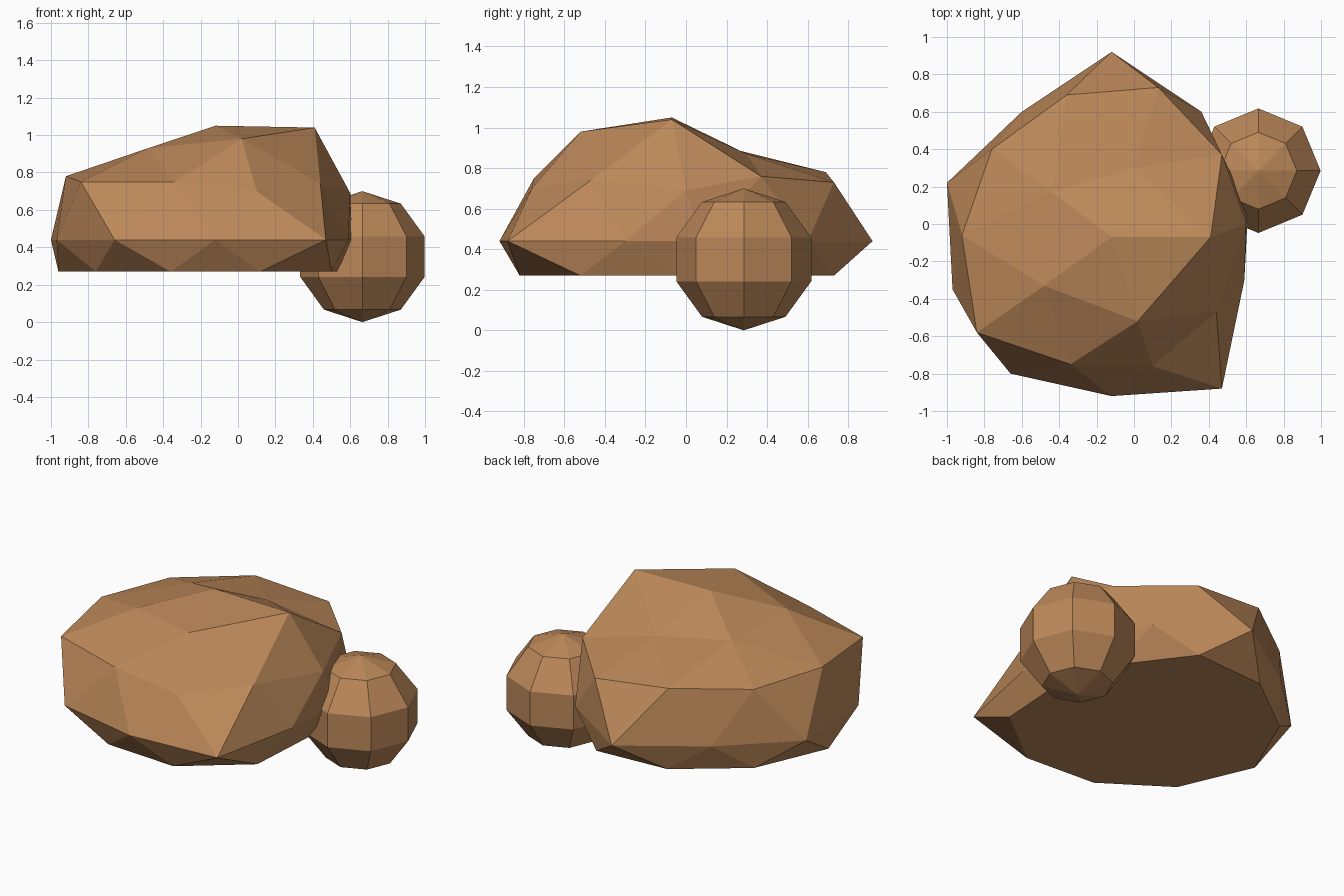
import bpy
import bmesh
from math import atan2, pi
from mathutils import Vector

cube = bpy.data.objects.get("Cube")
if cube:
    bpy.data.objects.remove(cube, do_unlink=True)

tan = bpy.data.materials.new("tan stone")
tan.use_nodes = True
tan.diffuse_color = (0.5, 0.245, 0.1, 1)
tan.node_tree.nodes["Principled BSDF"].inputs["Base Color"].default_value = tan.diffuse_color


def finish(bm, name, location=(0, 0, 0)):
    """Turn a bmesh into a flat shaded object."""
    bmesh.ops.recalc_face_normals(bm, faces=bm.faces[:])
    mesh = bpy.data.meshes.new(name)
    bm.to_mesh(mesh)
    bm.free()
    mesh.materials.append(tan)
    obj = bpy.data.objects.new(name, mesh)
    obj.location = location
    bpy.context.scene.collection.objects.link(obj)
    return obj


def shape_ring(verts, low, high, points):
    """Move one ring of the ball, counted anticlockwise from +x, to new points."""
    ring = [v for v in verts if low < v.co.z < high]
    ring.sort(key=lambda v: (atan2(v.co.y, v.co.x) + 0.01) % (2 * pi))
    return list(zip(ring, points))


# Rings of the boulder, from the crown down to the flat base
crown = [(0.41, -0.07, 1.04), (0, 0.3, 0.87), (-0.44, 0.17, 0.91),
         (-0.48, -0.33, 0.93), (0.02, -0.52, 0.98)]
shoulder = [(0.6, 0, 0.69), (0.47, 0.37, 0.76), (0.13, 0.73, 0.73),
            (-0.36, 0.69, 0.78), (-0.76, 0.4, 0.77), (-0.92, -0.06, 0.78),
            (-0.84, -0.58, 0.75), (-0.34, -0.75, 0.75), (0.1, -0.76, 0.7),
            (0.44, -0.47, 0.74)]
waist = [(0.61, 0.08), (0.36, 0.6), (-0.12, 0.92), (-0.6, 0.6), (-1, 0.22),
         (-0.97, -0.35), (-0.66, -0.8), (-0.12, -0.92), (0.47, -0.88), (0.59, -0.3)]
foot = [(0.53, -0.05), (0.42, 0.33), (0.12, 0.73), (-0.36, 0.7), (-0.76, 0.4),
        (-0.96, -0.06), (-0.76, -0.52), (-0.36, -0.79), (0.12, -0.82), (0.5, -0.52)]
BASE = 0.27

# Boulder: a faceted ball pushed into shape ring by ring
bm = bmesh.new()
bmesh.ops.create_icosphere(bm, subdivisions=2, radius=1)
moves = shape_ring(bm.verts, 0.7, 0.95, crown)
moves += shape_ring(bm.verts, 0.3, 0.7, shoulder)
moves += shape_ring(bm.verts, -0.2, 0.2, [(x, y, 0.44) for x, y in waist])
moves += shape_ring(bm.verts, -0.7, -0.3, [(x, y, BASE) for x, y in foot])
moves += [(v, (-0.12, -0.07, 1.05)) for v in bm.verts if v.co.z > 0.95]
moves += [(v, (v.co.x * 0.75 - 0.2, v.co.y * 0.75, BASE)) for v in bm.verts if v.co.z < -0.7]
for vert, point in moves:
    vert.co = Vector(point)
finish(bm, "boulder")

# Pebble: a small eight sided ball against the boulder's side
bm = bmesh.new()
bmesh.ops.create_uvsphere(bm, u_segments=8, v_segments=5, radius=0.35)
finish(bm, "pebble", (0.665, 0.285, 0.35))
